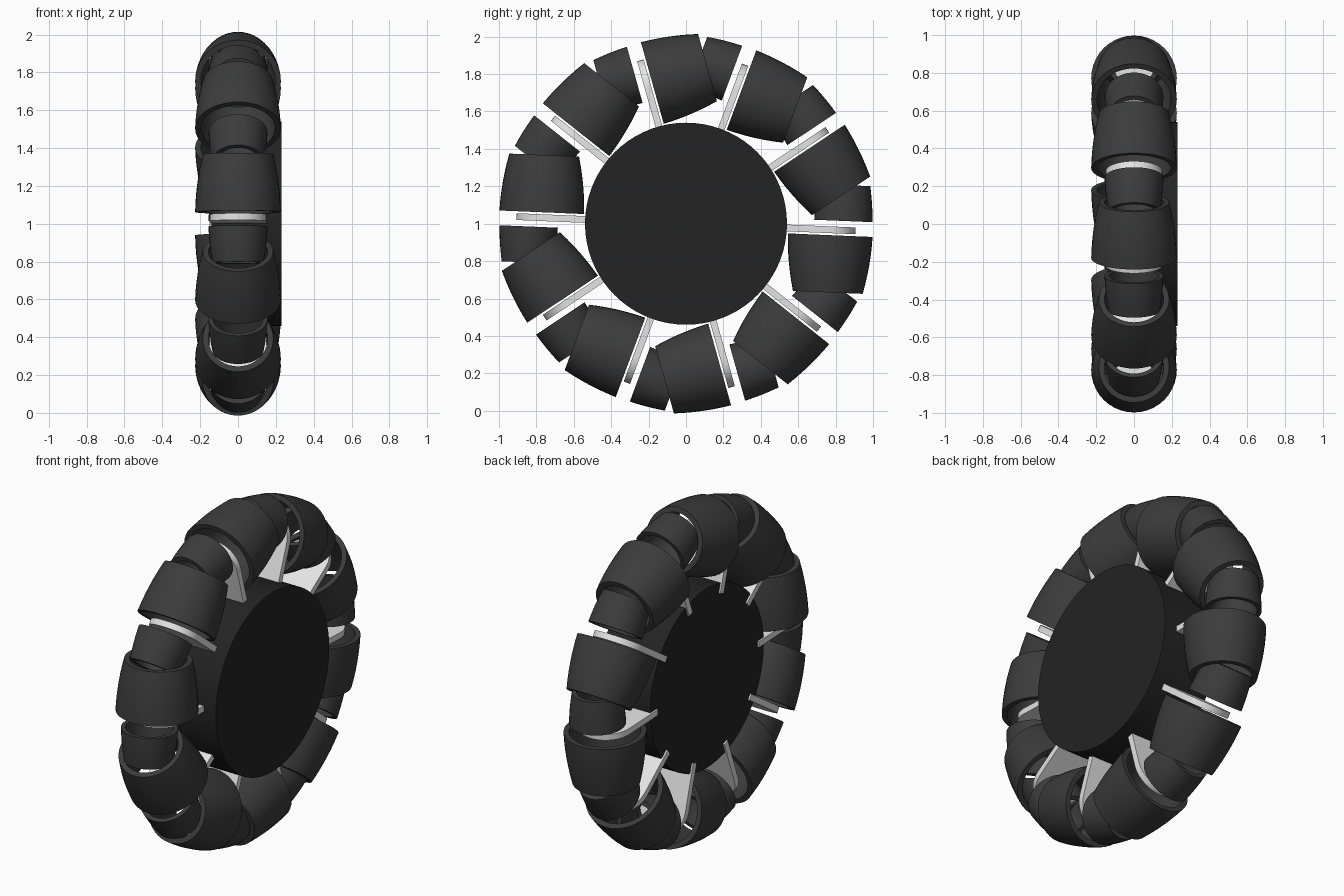
import bpy, bmesh, math
from mathutils import Matrix

if "Cube" in bpy.data.objects:
    bpy.data.objects.remove(bpy.data.objects["Cube"])

N = 10                       # bracket / roller sets around the wheel
START = math.radians(-2.4)   # angle of the first bracket
CENTRE = Matrix.Translation((0, 0, 1))


def material(name, v):
    m = bpy.data.materials.new(name)
    m.diffuse_color = (v, v, v, 1)
    m.use_nodes = True
    m.node_tree.nodes["Principled BSDF"].inputs["Base Color"].default_value = m.diffuse_color
    return m


RUBBER = material("dark grey rubber", 0.045)
BLACK = material("black hub", 0.017)
METAL = material("light grey metal", 0.78)


def make_mesh(name, verts, faces, mat):
    me = bpy.data.meshes.new(name)
    me.from_pydata(verts, [], faces)
    bm = bmesh.new()
    bm.from_mesh(me)
    bmesh.ops.recalc_face_normals(bm, faces=bm.faces)
    bm.to_mesh(me)
    bm.free()
    me.materials.append(mat)
    me.shade_smooth()
    me.set_sharp_from_angle(angle=math.radians(35))
    return me


def tube(name, centre, r0, t0, t1, wall, seg=40, steps=6):
    """Hollow barrel about local z, centred at local y = centre."""
    ts = [t0 + (t1 - t0) * i / steps for i in range(steps + 1)]
    prof = [(r0 - 0.36 * t * t, t) for t in ts]
    prof += [(r - wall, t) for r, t in reversed(prof)]
    n = len(prof)
    verts, faces = [], []
    for i in range(seg):
        a = 2 * math.pi * i / seg
        verts += [(r * math.cos(a), centre + r * math.sin(a), t) for r, t in prof]
        j = (i + 1) % seg
        for k in range(n):
            l = (k + 1) % n
            faces.append((i * n + k, j * n + k, j * n + l, i * n + l))
    return make_mesh(name, verts, faces, RUBBER)


def extrude(name, outline, lo, hi, mat, axis="z"):
    """Prism from a 2D outline along local z or x."""
    n = len(outline)
    if axis == "z":
        verts = [(p, q, h) for h in (lo, hi) for p, q in outline]
    else:
        verts = [(h, p, q) for h in (lo, hi) for p, q in outline]
    faces = [tuple(range(n)), tuple(range(n, 2 * n))]
    faces += [(i, (i + 1) % n, n + (i + 1) % n, n + i) for i in range(n)]
    return make_mesh(name, verts, faces, mat)


def place(name, me, matrix):
    ob = bpy.data.objects.new(name, me)
    bpy.context.collection.objects.link(ob)
    ob.matrix_world = matrix


# hub: solid disc on the x axis, offset toward +x
circle = [(0.54 * math.cos(2 * math.pi * i / 72), 0.54 * math.sin(2 * math.pi * i / 72))
          for i in range(72)]
place("hub", extrude("hub", circle, -0.14, 0.23, BLACK, "x"), CENTRE)

# bracket: flat plate with a rounded outer end
plate = [(-0.15, 0.48), (0.15, 0.48)]
plate += [(0.15 * math.cos(math.pi * i / 20), 0.757 + 0.15 * math.sin(math.pi * i / 20))
          for i in range(21)]
bracket = extrude("bracket", plate, -0.018, 0.018, METAL)

# rollers: large one on one side of the bracket, small one on the other
large = tube("large_roller", 0.773, 0.227, -0.029, -0.335, 0.03)
small = tube("small_roller", 0.84, 0.157, 0.05, 0.242, 0.025)

for i in range(N):
    m = CENTRE @ Matrix.Rotation(START + 2 * math.pi * i / N, 4, "X")
    place(f"bracket_{i}", bracket, m)
    place(f"large_roller_{i}", large, m)
    place(f"small_roller_{i}", small, m)
